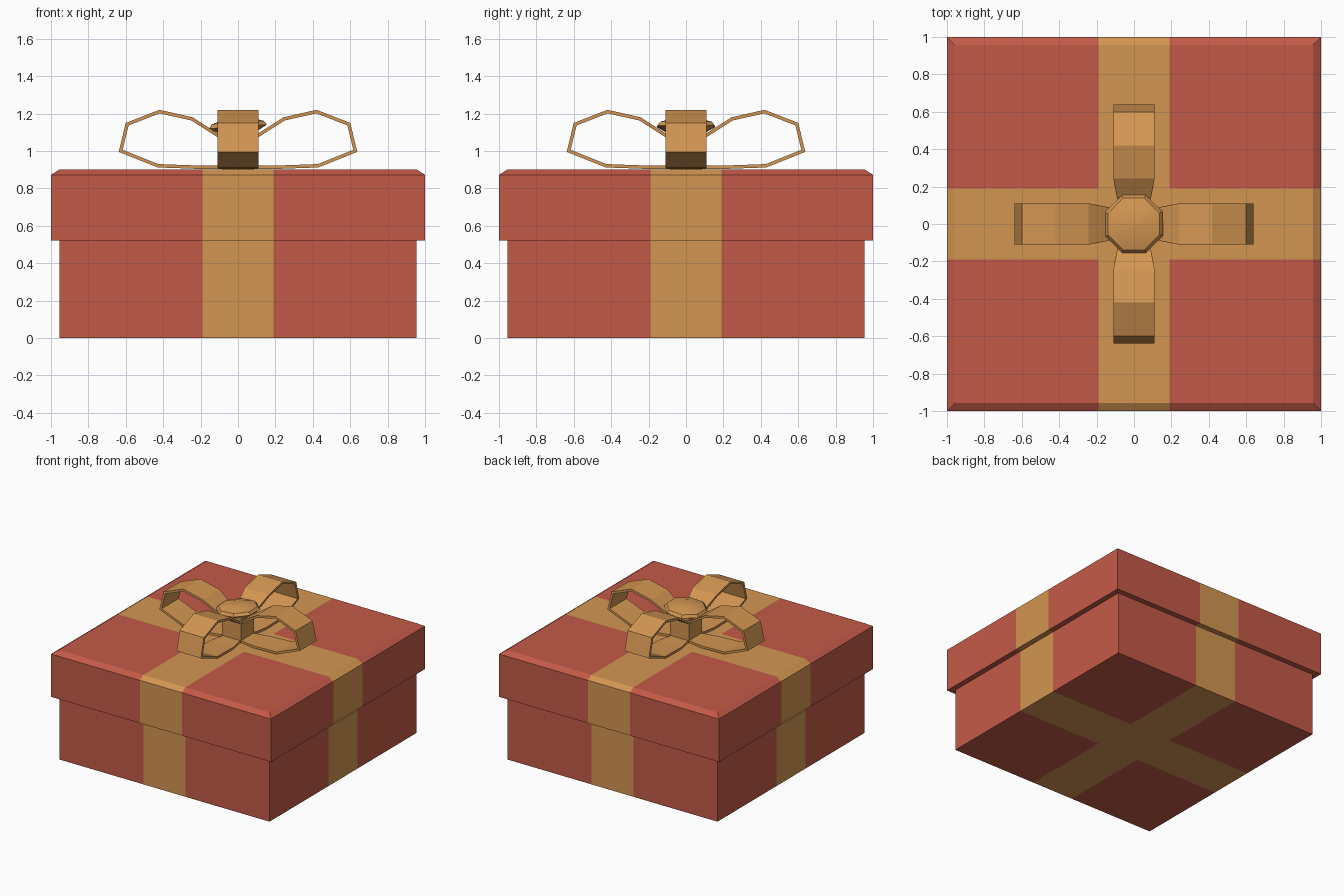
import bpy, bmesh, math
from mathutils import Matrix

if "Cube" in bpy.data.objects:
    bpy.data.objects.remove(bpy.data.objects["Cube"])


def material(name, rgb):
    m = bpy.data.materials.new(name)
    m.diffuse_color = (*rgb, 1)
    m.use_nodes = True
    m.node_tree.nodes["Principled BSDF"].inputs["Base Color"].default_value = m.diffuse_color
    return m


RED = material("box red", (0.552, 0.102, 0.065))
GOLD = material("ribbon gold", (0.651, 0.305, 0.084))
RIBBON = 0.19  # half width of the painted ribbon


def add_object(name, bm, mats):
    bmesh.ops.recalc_face_normals(bm, faces=bm.faces) if len(mats) > 1 else None
    me = bpy.data.meshes.new(name)
    bm.to_mesh(me)
    bm.free()
    for m in mats:
        me.materials.append(m)
    ob = bpy.data.objects.new(name, me)
    bpy.context.collection.objects.link(ob)
    return ob


def stack(bm, rings, sides, phase):
    """Closed solid from (radius, z) rings."""
    loops = [[bm.verts.new((r * math.cos(phase + math.tau * i / sides),
                            r * math.sin(phase + math.tau * i / sides), z))
              for i in range(sides)] for r, z in rings]
    for lo, hi in zip(loops, loops[1:]):
        for i in range(sides):
            j = (i + 1) % sides
            bm.faces.new((lo[i], lo[j], hi[j], hi[i]))
    bm.faces.new(loops[0][::-1])
    bm.faces.new(loops[-1])


def wrapped_box(name, rings):
    """Square box cut along the ribbon edges, ribbon faces coloured gold."""
    bm = bmesh.new()
    stack(bm, [(h * math.sqrt(2), z) for h, z in rings], 4, math.pi / 4)
    for axis in ((1, 0, 0), (0, 1, 0)):
        for s in (-RIBBON, RIBBON):
            bmesh.ops.bisect_plane(bm, geom=bm.verts[:] + bm.edges[:] + bm.faces[:],
                                   plane_co=[a * s for a in axis], plane_no=axis)
    for f in bm.faces:
        c = f.calc_center_median()
        f.material_index = int(min(abs(c.x), abs(c.y)) < RIBBON)
    return add_object(name, bm, [RED, GOLD])


# Box and lid
wrapped_box("box_body", [(0.955, 0), (0.955, 0.53)])
wrapped_box("box_lid", [(1, 0.52), (1, 0.872), (0.957, 0.90)])

# Four bow loops: (distance out, height, half width)
PROFILE = [(0.06, 0.903, 0.075), (0.21, 0.904, 0.105), (0.43, 0.912, 0.11),
           (0.638, 0.995, 0.11), (0.60, 1.15, 0.11), (0.42, 1.22, 0.11),
           (0.243, 1.18, 0.11), (0.11, 1.095, 0.085), (0.06, 1.065, 0.075)]
for k, side in enumerate(("right", "back", "left", "front")):
    bm = bmesh.new()
    pairs = [(bm.verts.new((x, -w, z)), bm.verts.new((x, w, z))) for x, z, w in PROFILE]
    for (a, b), (c, d) in zip(pairs, pairs[1:]):
        bm.faces.new((a, b, d, c))
    bm.transform(Matrix.Rotation(k * math.pi / 2, 4, 'Z'))
    loop = add_object("bow_loop_" + side, bm, [GOLD])
    mod = loop.modifiers.new("thickness", 'SOLIDIFY')
    mod.thickness, mod.offset, mod.use_even_offset = 0.018, -1, True

# Knot: square stem and a slightly tilted eight-sided cap
bm = bmesh.new()
stack(bm, [(0.085 * math.sqrt(2), 0.90), (0.085 * math.sqrt(2), 1.11)], 4, math.pi / 4)
add_object("knot_stem", bm, [GOLD])

bm = bmesh.new()
stack(bm, [(0.11, -0.03), (0.167, 0.0), (0.15, 0.022), (0.07, 0.045)], 8, math.radians(23))
bm.transform(Matrix.Translation((0, 0, 1.13)) @ Matrix.Rotation(math.radians(-4), 4, 'Y'))
cap = add_object("knot_cap", bm, [GOLD])
bpy.context.view_layer.objects.active = cap
cap.select_set(True)
bpy.ops.object.shade_smooth_by_angle(angle=math.radians(35))
